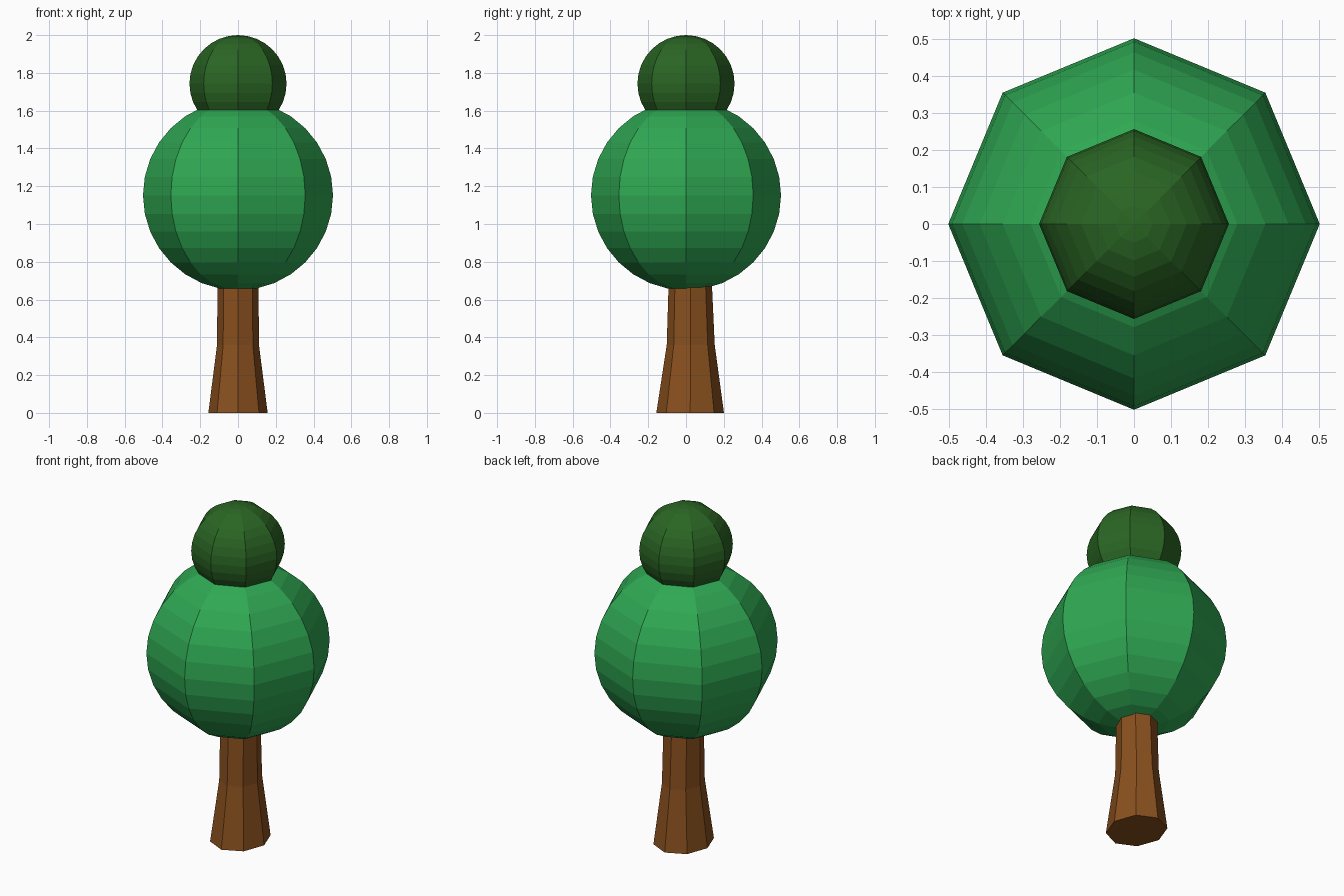
import bpy, bmesh
from math import cos, sin, pi

if "Cube" in bpy.data.objects:
    bpy.data.objects.remove(bpy.data.objects["Cube"])


def paint(obj, name, color):
    mat = bpy.data.materials.new(name)
    mat.diffuse_color = (*color, 1)
    mat.use_nodes = True
    mat.node_tree.nodes["Principled BSDF"].inputs["Base Color"].default_value = mat.diffuse_color
    obj.data.materials.append(mat)


def foliage(name, radius, z, color):
    bpy.ops.mesh.primitive_uv_sphere_add(segments=8, ring_count=16, radius=radius, location=(0, 0, z))
    obj = bpy.context.object
    obj.name = name
    paint(obj, name + "_green", color)


def loft(name, rings, sides, color):
    """Closed solid through elliptical rings (z, centre y, x radius, y radius)."""
    bm = bmesh.new()
    loops = []
    for z, cy, rx, ry in rings:
        angles = [2 * pi * i / sides for i in range(sides)]
        loops.append([bm.verts.new((rx * cos(a), cy + ry * sin(a), z)) for a in angles])
    for low, high in zip(loops, loops[1:]):
        for i in range(sides):
            j = (i + 1) % sides
            bm.faces.new((low[i], low[j], high[j], high[i]))
    bm.faces.new(loops[0][::-1])
    bm.faces.new(loops[-1])
    mesh = bpy.data.meshes.new(name)
    bm.to_mesh(mesh)
    bm.free()
    obj = bpy.data.objects.new(name, mesh)
    bpy.context.collection.objects.link(obj)
    paint(obj, name + "_brown", color)


# Trunk: flared foot, then nearly straight up into the crown
loft("trunk", [(0, 0.022, 0.157, 0.179),
               (0.36, 0.025, 0.111, 0.127),
               (0.75, 0.022, 0.108, 0.112)], 8, (0.25, 0.08, 0.013))

# Crown and the smaller ball on top
foliage("large_crown", 0.503, 1.152, (0.028, 0.39, 0.085))
foliage("small_crown", 0.257, 1.743, (0.023, 0.13, 0.017))
